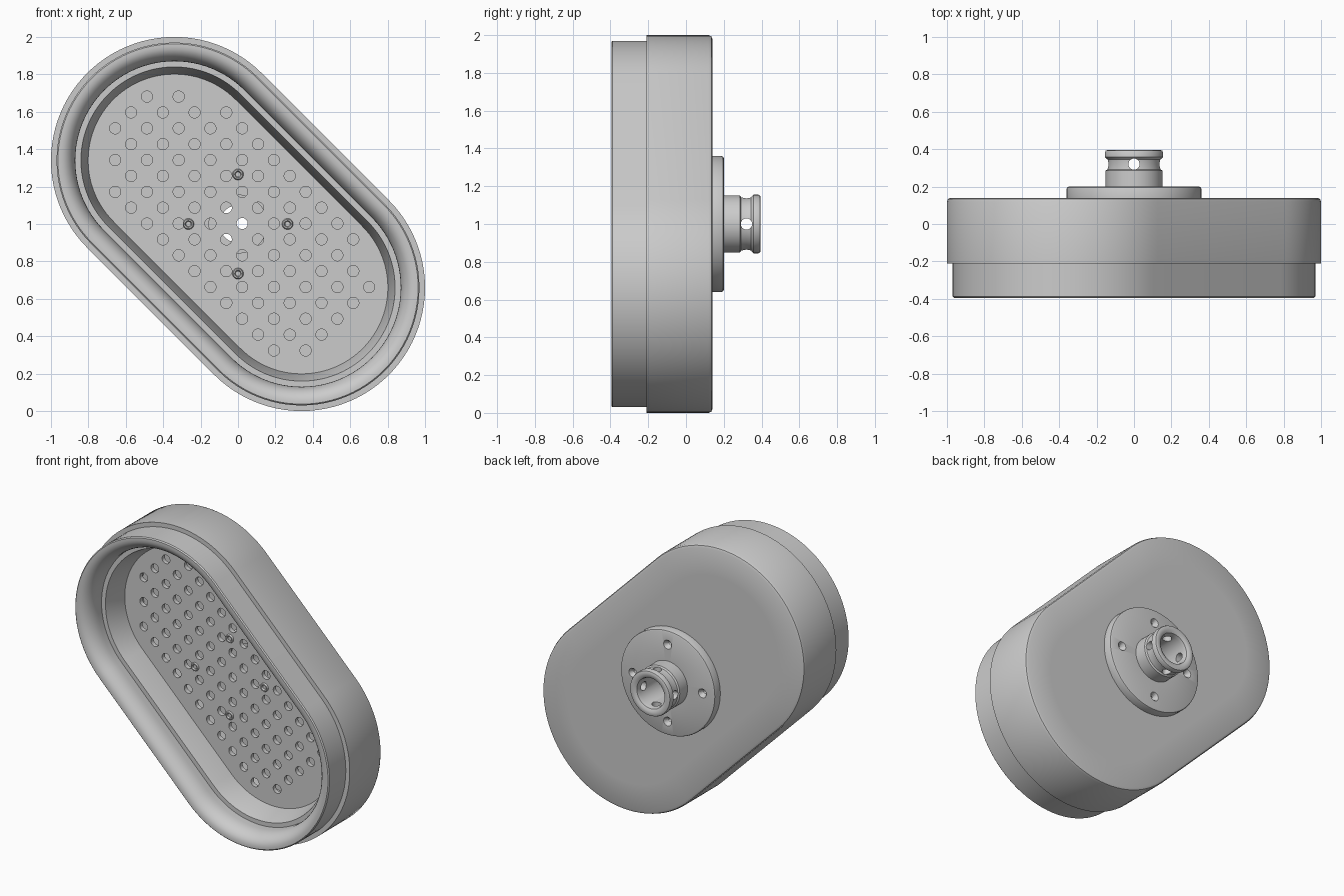
import bpy, bmesh, math
from mathutils import Vector, Matrix

if "Cube" in bpy.data.objects:
    bpy.data.objects.remove(bpy.data.objects["Cube"])

R2 = math.sqrt(0.5)
HALF = 0.34 / R2          # half the straight length of the oval
grey = bpy.data.materials.new("light grey")
grey.diffuse_color = (0.6, 0.6, 0.6, 1)
grey.use_nodes = True
grey.node_tree.nodes["Principled BSDF"].inputs["Base Color"].default_value = grey.diffuse_color


def outline(r, half, n=48):
    """Rounded oval (or circle when half is 0) in the x-z plane, tilted 45 degrees."""
    pts = []
    for s in (1, -1):
        for i in range(n + (1 if half else 0)):
            t = math.radians(-45 - 90 + (0 if s > 0 else 180) + 180 * i / n)
            pts.append((s * half * R2 + r * math.cos(t), -s * half * R2 + r * math.sin(t)))
    return pts


def finish(ob):
    ob.data.materials.clear()
    ob.data.materials.append(grey)
    bpy.ops.object.select_all(action='DESELECT')
    ob.select_set(True)
    bpy.context.view_layer.objects.active = ob
    bpy.ops.object.shade_smooth_by_angle(angle=math.radians(35))


def sweep(name, profile, half=0, centre=(0, 1), n=48):
    """Carry a closed (radius, y) profile around an oval or circle."""
    bm = bmesh.new()
    rings = [[bm.verts.new((x + centre[0], y, z + centre[1])) for x, z in outline(r, half, n)]
             for r, y in profile]
    m = len(rings[0])
    for a, b in zip(rings, rings[1:] + rings[:1]):
        for i in range(m):
            j = (i + 1) % m
            bm.faces.new((a[i], a[j], b[j], b[i]))
    bmesh.ops.recalc_face_normals(bm, faces=bm.faces)
    me = bpy.data.meshes.new(name)
    bm.to_mesh(me)
    bm.free()
    ob = bpy.data.objects.new(name, me)
    bpy.context.collection.objects.link(ob)
    finish(ob)
    return ob


def sheet(name, loops, y0, y1):
    """Flat plate from an outer loop and hole loops, between two depths."""
    cu = bpy.data.curves.new(name, 'CURVE')
    cu.dimensions, cu.fill_mode, cu.extrude = '2D', 'BOTH', (y1 - y0) / 2
    for pts in loops:
        sp = cu.splines.new('POLY')
        sp.points.add(len(pts) - 1)
        for p, (x, z) in zip(sp.points, pts):
            p.co = (x, z, 0, 1)
        sp.use_cyclic_u = True
    ob = bpy.data.objects.new(name, cu)
    bpy.context.collection.objects.link(ob)
    ob.rotation_euler.x = math.pi / 2
    ob.location = (0, (y0 + y1) / 2, 1)
    bpy.ops.object.select_all(action='DESELECT')
    ob.select_set(True)
    bpy.context.view_layer.objects.active = ob
    bpy.ops.object.convert(target='MESH')
    finish(ob)


def cut(ob, centre, axis, r1, r2, depth):
    """Subtract a cone or cylinder pointing along the axis."""
    bm = bmesh.new()
    rot = Vector(axis).to_track_quat('Z', 'Y').to_matrix().to_4x4()
    bmesh.ops.create_cone(bm, cap_ends=True, segments=24, radius1=r1, radius2=r2, depth=depth,
                          matrix=Matrix.Translation(centre) @ rot)
    me = bpy.data.meshes.new("cutter")
    bm.to_mesh(me)
    bm.free()
    c = bpy.data.objects.new("cutter", me)
    bpy.context.collection.objects.link(c)
    c.hide_render = True
    mod = ob.modifiers.new("cut", 'BOOLEAN')
    mod.operation, mod.solver, mod.object = 'DIFFERENCE', 'EXACT', c
    bpy.context.view_layer.objects.active = ob
    bpy.ops.object.modifier_apply(modifier=mod.name)
    bpy.data.objects.remove(c)


# Housing: stepped outside, rounded front lip, ledge and tapered inner wall
lip = [(0.61 - 0.08 * math.sin(a), -0.285 - 0.11 * math.cos(a))
       for a in (math.pi / 2 * i / 8 for i in range(9))]
sweep("housing", [(0.46, 0.14), (0.64, 0.14), (0.654, 0.134), (0.66, 0.12), (0.66, -0.21),
                  (0.63, -0.21), (0.63, -0.388), (0.623, -0.395)] + lip +
      [(0.53, -0.245), (0.50, -0.245), (0.46, -0.085)], HALF)

# Back wall with the opening for the inlet
sheet("back_wall", [outline(0.46, HALF), outline(0.155, 0)], 0.10, 0.14)

# Perforated plate with a tilted square grid of holes
holes = []
for i in range(-3, 4):
    for k in range(-7, 7):
        u, v = 0.014 + 0.12 * k, 0.0175 + 0.12 * i
        if math.hypot(max(abs(u) - HALF, 0), v) < 0.381:
            cx, cz = (u + v) * R2, (v - u) * R2
            holes.append([(cx + x, cz + z) for x, z in outline(0.03, 0, 10)])
spots = [(0.265, 0), (-0.265, 0), (0, 0.265), (0, -0.265)]
sheet("perforated_plate", [outline(0.463, HALF)] + holes, -0.09, -0.06)

# Hollow screw posts between plate and back wall
for x, z in spots:
    sweep("screw_post", [(0.012, -0.088), (0.018, -0.1), (0.025, -0.1), (0.03, -0.092),
                         (0.03, 0.14), (0.012, 0.14)], 0, (x, 1 + z), 10)

# Inlet: mounting flange and grooved pipe
inlet = sweep("inlet", [(0.10, 0.14), (0.36, 0.14), (0.36, 0.188), (0.357, 0.196), (0.348, 0.20),
                        (0.152, 0.20), (0.152, 0.285), (0.142, 0.292), (0.139, 0.32),
                        (0.142, 0.345), (0.155, 0.357), (0.155, 0.383), (0.151, 0.392),
                        (0.142, 0.395), (0.122, 0.395), (0.106, 0.385), (0.10, 0.365)])
for x, z in spots:
    cut(inlet, (x, 0.187, 1 + z), (0, 1, 0), 0.012, 0.032, 0.03)
    cut(inlet, (x, 0.17, 1 + z), (0, 1, 0), 0.012, 0.012, 0.1)
for axis in ((1, 0, 0), (0, 0, 1)):
    cut(inlet, (0, 0.32, 1), axis, 0.03, 0.03, 0.5)
finish(inlet)
